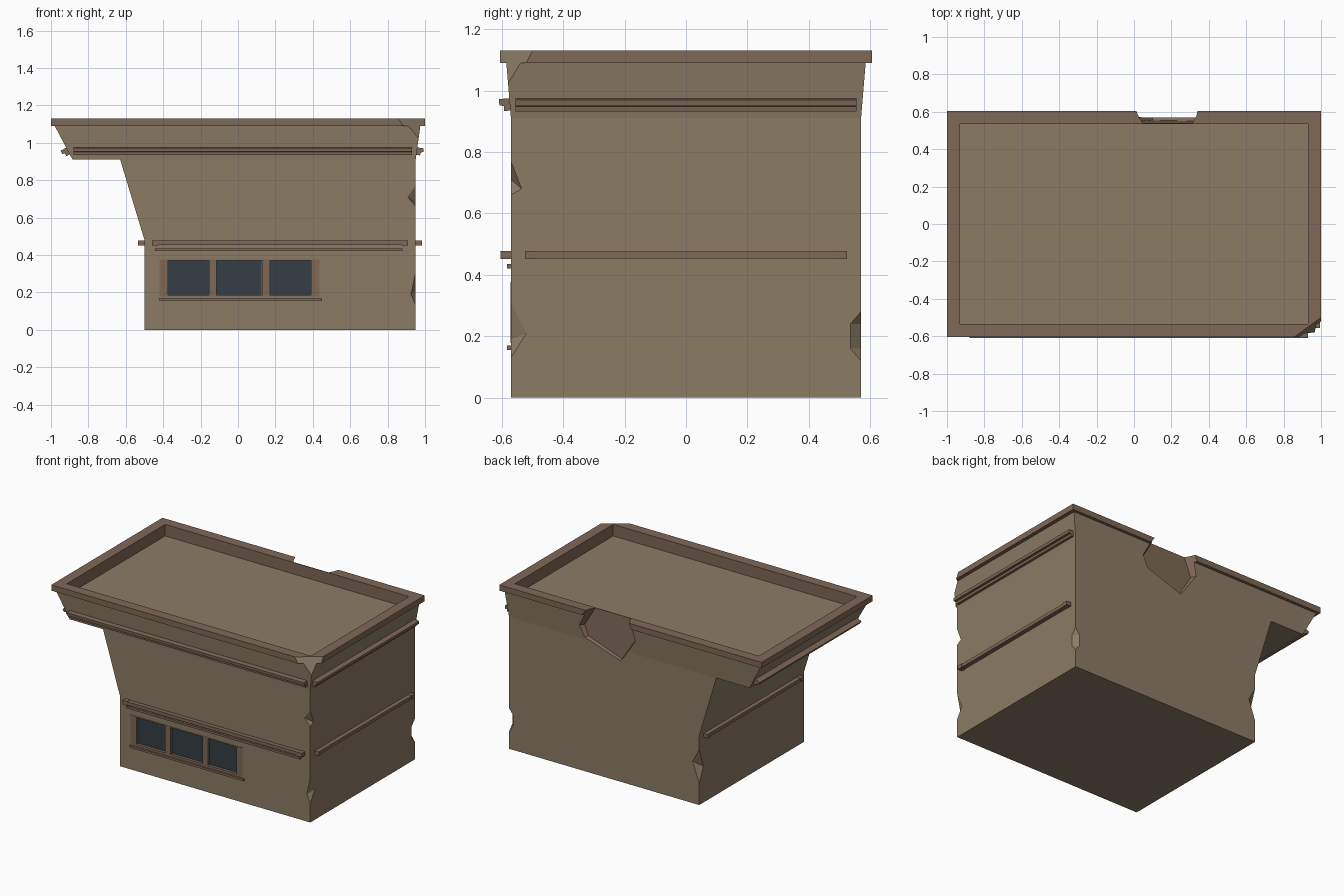
import bpy, bmesh, math
from mathutils import Vector

if "Cube" in bpy.data.objects:
    bpy.data.objects.remove(bpy.data.objects["Cube"])


def material(name, rgb):
    m = bpy.data.materials.new(name)
    m.diffuse_color = (*rgb, 1)
    m.use_nodes = True
    m.node_tree.nodes["Principled BSDF"].inputs["Base Color"].default_value = m.diffuse_color
    return m


WALL = material("wall_tan", (0.26, 0.2, 0.13))
TRIM = material("trim_brown", (0.21, 0.14, 0.095))
GLASS = material("dark_glass", (0.035, 0.048, 0.058))


def finish(name, bm, mat):
    bmesh.ops.recalc_face_normals(bm, faces=bm.faces[:])
    me = bpy.data.meshes.new(name)
    bm.to_mesh(me)
    bm.free()
    me.materials.append(mat)
    ob = bpy.data.objects.new(name, me)
    bpy.context.collection.objects.link(ob)
    return ob


def box(name, x, y, z, mat):
    bm = bmesh.new()
    bmesh.ops.create_cube(bm, size=1)
    for v in bm.verts:
        v.co = [r[0] + (r[1] - r[0]) * (c + 0.5) for r, c in zip((x, y, z), v.co)]
    return finish(name, bm, mat)


def hull(name, pts, mat):
    bm = bmesh.new()
    for p in pts:
        bm.verts.new(p)
    bmesh.ops.convex_hull(bm, input=bm.verts[:])
    return finish(name, bm, mat)


def cut(cutter, *targets):
    cutter.hide_render = True
    for ob in targets:
        mod = ob.modifiers.new("cut", 'BOOLEAN')
        mod.operation, mod.solver, mod.object = 'DIFFERENCE', 'EXACT', cutter
        mod.material_mode = 'TRANSFER'
        bpy.context.view_layer.objects.active = ob
        bpy.ops.object.modifier_apply(modifier=mod.name)
    bpy.data.objects.remove(cutter)


def ledge(name, side, wall, z, span, profile, tilt=0.0):
    """Sweep an (outward, up) profile along one wall, tilted to lie on it."""
    c, s = math.cos(tilt), math.sin(tilt)
    bm = bmesh.new()
    rings = []
    for t in span:
        ring = []
        for o, h in profile:
            out, zz = wall + o * c + h * s, z - o * s + h * c
            co = {'front': (t, -out, zz), 'right': (out, t, zz), 'left': (-out, t, zz)}[side]
            ring.append(bm.verts.new(co))
        rings.append(ring)
    n = len(profile)
    for r in rings:
        bm.faces.new(r)
    for i in range(n):
        j = (i + 1) % n
        bm.faces.new((rings[0][i], rings[0][j], rings[1][j], rings[1][i]))
    return finish(name, bm, TRIM)


# Body: front outline with overhang and flared top, (x, z, half depth)
outline = [(-.5, 0, .57), (.95, 0, .57), (.95, .91, .57), (.975, 1.09, .585),
           (-.98, 1.09, .585), (-.885, .91, .57), (-.63, .91, .57), (-.5, .48, .57)]
bm = bmesh.new()
sides = [[bm.verts.new((x, s * y, z)) for x, z, y in outline] for s in (-1, 1)]
for v in sides:
    bm.faces.new([v[i] for i in (0, 1, 2, 6, 7)])
    bm.faces.new([v[i] for i in (2, 3, 4, 5, 6)])
for i in range(8):
    j = (i + 1) % 8
    bm.faces.new((sides[0][i], sides[0][j], sides[1][j], sides[1][i]))
body = finish("building_body", bm, WALL)

# Roof rim and sunken roof
rim = box("roof_rim", (-1, 1), (-.605, .605), (1.09, 1.13), TRIM)
pocket = box("roof_pocket_cutter", (-.93, .93), (-.535, .535), (1.05, 1.3), TRIM)
pocket.data.materials.append(WALL)
for f in pocket.data.polygons:
    if f.normal.z < -.9:
        f.material_index = 1
cut(pocket, body, rim)

# Large broken notch in the back edge of the roof
inner = [(.07, 1.2), (0, 1.0), (.1, .84), (.36, .93), (.39, 1.0), (.27, 1.2)]
outer = [(.02, 1.2), (-.06, 1.0), (.1, .8), (.41, .9), (.45, 1.0), (.3, 1.2)]
pts = [(x, .555 - .054 * (z - .83), z) for x, z in inner] + [(x, .65, z) for x, z in outer]
cut(hull("notch_cutter", pts, TRIM), body, rim)

# Sliced front right roof corner
tri = [Vector(p) for p in ((.855, -.605, 1.13), (1, -.5, 1.13), (.96, -.58, 1.03))]
mid = sum(tri, Vector()) / 3
cut(hull("corner_cutter", [mid + 3 * (p - mid) for p in tri] + [(1.3, -.9, 1.4)], WALL),
    body, rim)

# Chips along the vertical corners: x, y, z range, points on the two faces
chips = [(.95, -.57, .13, .31, .025, .19, .05, .21),
         (.95, -.57, .66, .77, .045, .71, .035, .68),
         (-.5, .57, .15, .38, .05, .29, .045, .25)]
for x, y, z0, z1, dx, zx, dy, zy in chips:
    sx, sy = math.copysign(1, x), math.copysign(1, y)
    pts = [(x, y, z0), (x, y, z1), (x - sx * dx, y, zx), (x, y - sy * dy, zy),
           (x + sx * .06, y + sy * .06, (z0 + z1) / 2)]
    cut(hull("chip_cutter", pts, WALL), body)
pts = [(.95, .57, .12), (.95, .57, .28), (.95, .535, .16), (.95, .535, .24),
       (.92, .57, .16), (.92, .57, .24), (1.01, .63, .2)]
cut(hull("chip_cutter", pts, WALL), body)

# Window: recess, panes, posts, rails and sill
cut(box("window_cutter", (-.42, .435), (-.7, -.545), (.18, .375), TRIM), body)
for i, x in enumerate((-.375, -.115, .17)):
    box(f"window_pane_{i + 1}", (x - .01, x + .24), (-.552, -.54), (.18, .375), GLASS)
for i, (a, b) in enumerate(((-.42, -.375), (-.155, -.115), (.13, .17), (.39, .435))):
    box(f"window_post_{i + 1}", (a, b), (-.572, -.54), (.18, .375), TRIM)
for i, z in enumerate((.178, .37)):
    box(f"window_rail_{i + 1}", (-.42, .435), (-.572, -.54), (z, z + .007), TRIM)
box("window_sill", (-.42, .45), (-.583, -.56), (.155, .17), TRIM)

# Upper stepped mouldings
step = [(-.01, 0), (.02, 0), (.02, .016), (.034, .02), (.034, .04), (-.01, .04)]
ledge("upper_ledge_front", 'front', .572, .935, (-.88, .93), step, .083)
ledge("upper_ledge_right", 'right', .954, .935, (-.555, .555), step, .138)
ledge("upper_ledge_left", 'left', .9, .938, (-.555, .555), step, .485)

# Middle ledges with end blocks, and the thin strip over the window
bar = [(-.01, 0), (.03, 0), (.03, .023), (-.01, .023)]
block = [(-.01, -.002), (.034, -.002), (.034, .025), (-.01, .025)]
for side, wall, a, b in (('front', .57, -.46, .91), ('right', .95, -.525, .525),
                         ('left', .5, -.525, .525)):
    ledge(f"middle_ledge_{side}", side, wall, .453, (a, b), bar)
    for k, t in enumerate((a, b - .035)):
        ledge(f"ledge_end_{side}_{k + 1}", side, wall, .453, (t, t + .035), block)
box("strip_over_window", (-.445, .88), (-.583, -.56), (.42, .435), TRIM)
